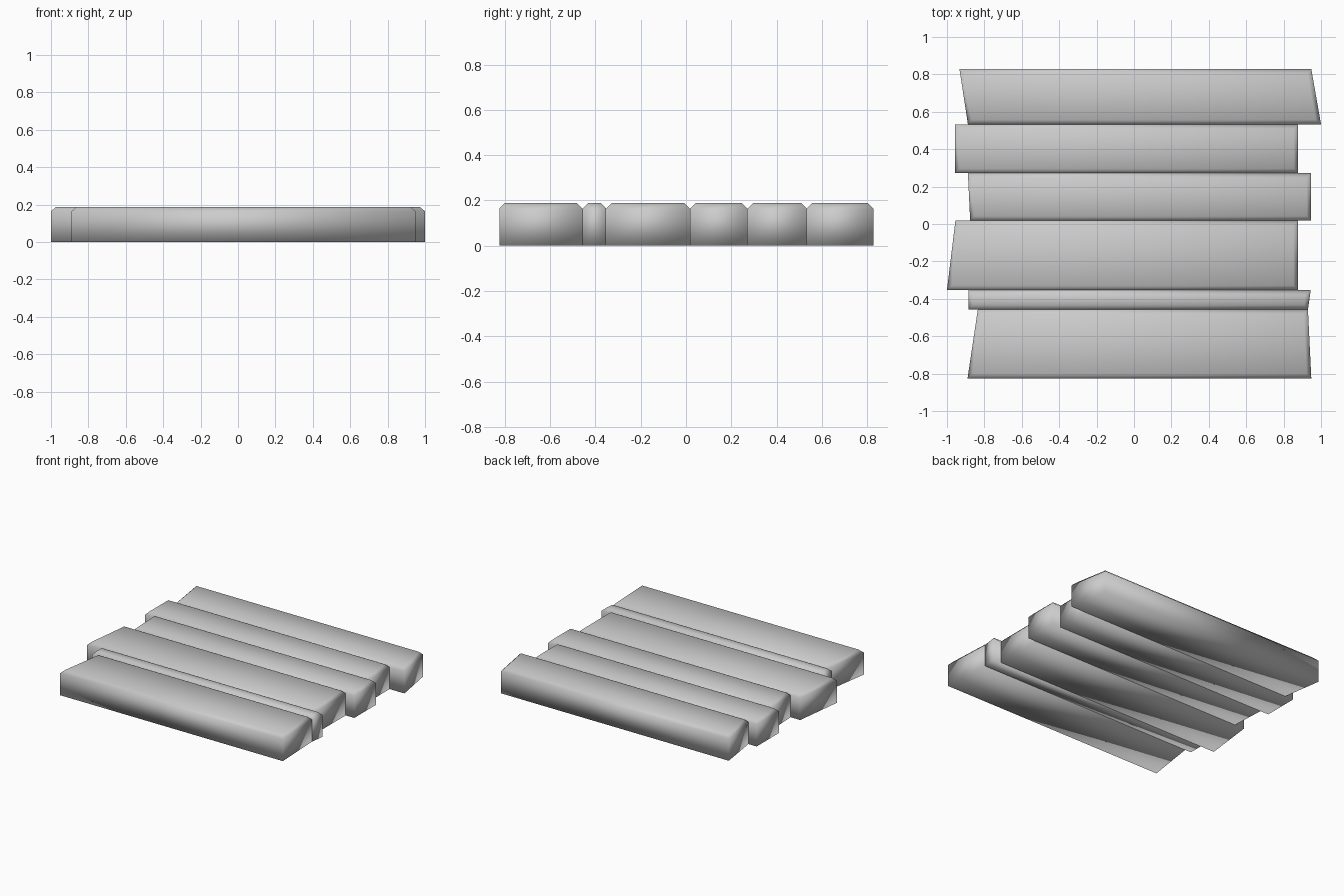
import bpy
import bmesh

if "Cube" in bpy.data.objects:
    bpy.data.objects.remove(bpy.data.objects["Cube"])

HEIGHT = 0.188
CHAMFER = 0.024


def plank(name, front_y, back_y, front_x, back_x):
    """Tapered board with chamfered upper edges; x pairs are (left, right)."""
    bm = bmesh.new()
    outline = [(front_x[0], front_y), (front_x[1], front_y),
               (back_x[1], back_y), (back_x[0], back_y)]
    base = bm.faces.new([bm.verts.new((x, y, 0)) for x, y in outline])
    grown = bmesh.ops.extrude_face_region(bm, geom=[base], use_keep_orig=True)["geom"]
    top = [v for v in grown if isinstance(v, bmesh.types.BMVert)]
    bmesh.ops.translate(bm, verts=top, vec=(0, 0, HEIGHT))
    # Chamfer only the rim of the top face
    rim = [e for e in bm.edges if all(v.co.z > HEIGHT / 2 for v in e.verts)]
    bmesh.ops.bevel(bm, geom=rim, offset=CHAMFER, segments=1,
                    profile=0.5, affect='EDGES')
    bmesh.ops.recalc_face_normals(bm, faces=bm.faces[:])
    for f in bm.faces:
        f.smooth = True
    mesh = bpy.data.meshes.new(name)
    bm.to_mesh(mesh)
    bm.free()
    obj = bpy.data.objects.new(name, mesh)
    bpy.context.collection.objects.link(obj)
    return obj


# Boards from front to back: front y, back y, front (left, right), back (left, right)
BOARDS = [
    (-0.825, -0.457, (-0.89, 0.948), (-0.835, 0.93)),
    (-0.457, -0.353, (-0.885, 0.93), (-0.885, 0.945)),
    (-0.353, 0.018, (-1.0, 0.876), (-0.955, 0.876)),
    (0.018, 0.272, (-0.876, 0.947), (-0.888, 0.947)),
    (0.272, 0.533, (-0.956, 0.878), (-0.956, 0.878)),
    (0.533, 0.828, (-0.888, 1.0), (-0.933, 0.948)),
]
for i, board in enumerate(BOARDS, 1):
    plank(f"plank_{i}", *board)
